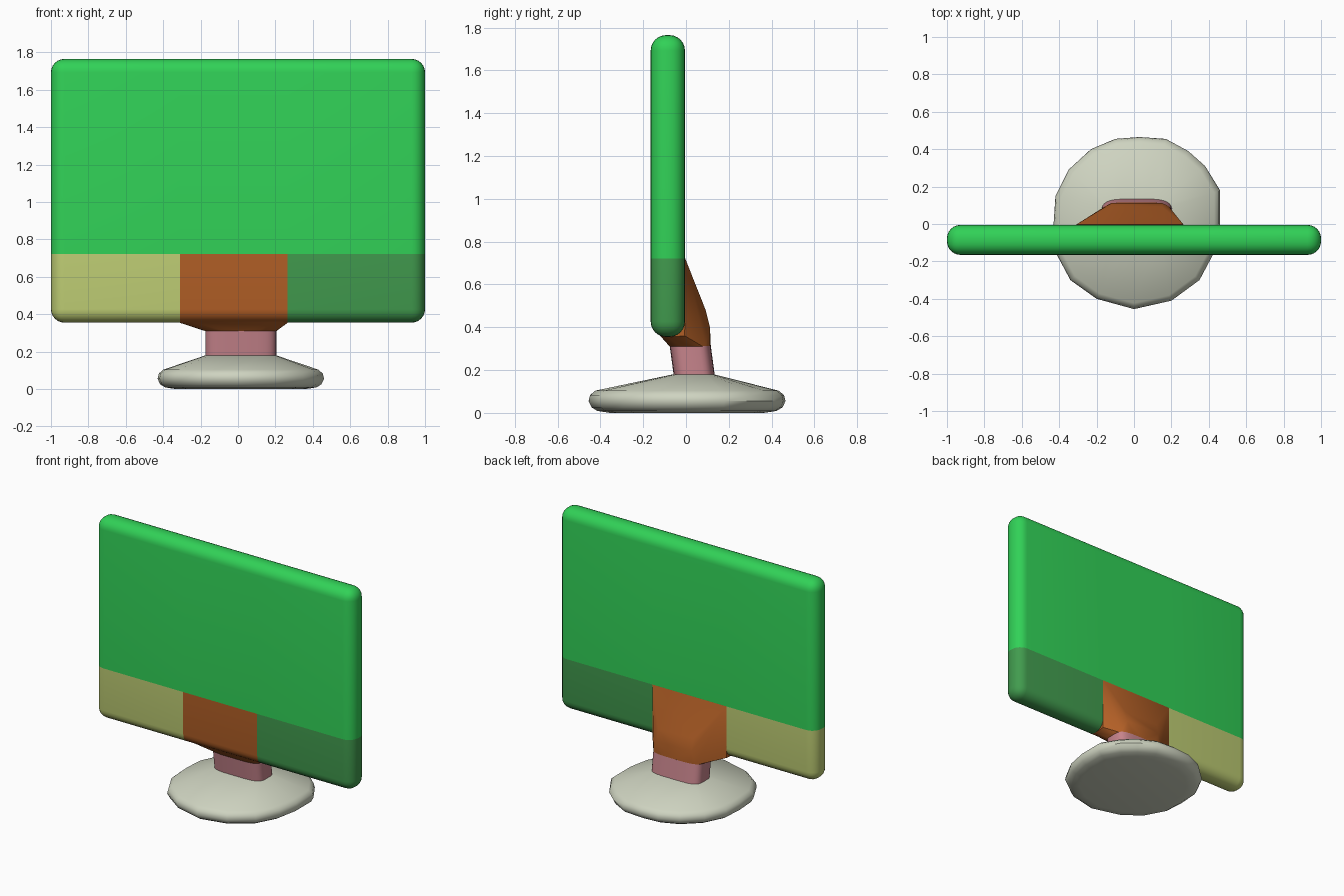
import bpy, bmesh, math
from mathutils import Vector

cube = bpy.data.objects.get("Cube")
if cube:
    bpy.data.objects.remove(cube, do_unlink=True)


def material(name, srgb):
    """Flat material from display colour values, stored as linear."""
    rgba = [((c / 255 + 0.055) / 1.055) ** 2.4 for c in srgb] + [1]
    mat = bpy.data.materials.new(name)
    mat.use_nodes = True
    mat.diffuse_color = rgba
    mat.node_tree.nodes["Principled BSDF"].inputs["Base Color"].default_value = rgba
    return mat


GREEN = material("bright green", (49, 209, 87))
DARK = material("dark green", (65, 155, 78))
OLIVE = material("pale olive", (192, 207, 117))
ORANGE = material("burnt orange", (178, 95, 38))
PINK = material("dusty pink", (199, 132, 140))
GREY = material("warm grey", (206, 211, 192))


def finish(name, bm, mats, angle=40):
    bmesh.ops.recalc_face_normals(bm, faces=bm.faces)
    mesh = bpy.data.meshes.new(name)
    bm.to_mesh(mesh)
    bm.free()
    for mat in mats:
        mesh.materials.append(mat)
    obj = bpy.data.objects.new(name, mesh)
    bpy.context.collection.objects.link(obj)
    bpy.ops.object.select_all(action='DESELECT')
    obj.select_set(True)
    bpy.context.view_layer.objects.active = obj
    bpy.ops.object.shade_smooth_by_angle(angle=math.radians(angle))
    return obj


def loft(rings):
    """Skin a closed solid through rings of equal point count."""
    bm = bmesh.new()
    loops = [[bm.verts.new(p) for p in ring] for ring in rings]
    n = len(loops[0])
    for a, b in zip(loops, loops[1:]):
        for i in range(n):
            j = (i + 1) % n
            bm.faces.new((a[i], a[j], b[j], b[i]))
    bm.faces.new(loops[0])
    bm.faces.new(loops[-1])
    return bm


def rounded(angle, y, z):
    """Point on the neck's rounded rectangular section."""
    c, s = math.cos(angle), math.sin(angle)
    power = lambda v: math.copysign(abs(v) ** 0.5, v)
    return Vector((0.015 + 0.19 * power(c), y + 0.096 * power(s), z))


def neck_ring(y, z, count=32):
    return [rounded(math.tau * i / count, y, z) for i in range(count)]


LEFT, RIGHT, SPLIT = 0.265, -0.31, 0.722

# Screen: rounded slab, cut along the colour borders
bm = bmesh.new()
bmesh.ops.create_cube(bm, size=1)
bmesh.ops.scale(bm, vec=(2, 0.16, 1.41), verts=bm.verts)
bmesh.ops.translate(bm, vec=(0, -0.085, 1.06), verts=bm.verts)
bmesh.ops.bevel(bm, geom=bm.edges[:], offset=0.072, segments=6, profile=0.5,
                affect='EDGES', clamp_overlap=True)
for point, normal in (((0, 0, SPLIT), (0, 0, 1)), ((LEFT, 0, 0), (1, 0, 0)),
                      ((RIGHT, 0, 0), (1, 0, 0))):
    bmesh.ops.bisect_plane(bm, geom=bm.verts[:] + bm.edges[:] + bm.faces[:],
                           plane_co=point, plane_no=normal)
for face in bm.faces:
    centre = face.calc_center_median()
    if centre.z > SPLIT:
        face.material_index = 0
    elif centre.x > LEFT:
        face.material_index = 1
    else:
        face.material_index = 2 if centre.x < RIGHT else 3
finish("screen", bm, [GREEN, DARK, OLIVE, ORANGE])

# Bracket: hull from the back of the screen down to the neck
bm = bmesh.new()
points = neck_ring(0.02, 0.31)
for x in (LEFT, RIGHT):
    for y, z in ((-0.135, 0.376), (-0.085, 0.354), (-0.006, 0.36), (-0.004, SPLIT)):
        points.append(Vector((x, y, z)))
for x in (-0.12, 0.15):
    points += [Vector((x, 0.092, 0.48)), Vector((x, 0.112, 0.40))]
for p in points:
    bm.verts.new(p)
hull = bmesh.ops.convex_hull(bm, input=bm.verts[:])
finish("bracket", bm, [ORANGE], 25)

# Neck: short, slightly leaning column
finish("neck", loft([neck_ring(0.04, 0.165), neck_ring(0.02, 0.312)]), [PINK])

# Base: uneven round foot sloping up to the neck
outline = [(.46, .18), (.38, .31), (.29, .39), (.17, .455), (.03, .465),
           (-.1, .455), (-.23, .4), (-.35, .29), (-.42, .15), (-.43, 0),
           (-.42, -.15), (-.34, -.3), (-.2, -.4), (0, -.455), (.2, -.41),
           (.35, -.3), (.43, -.15), (.46, 0)]
rings = [[(0.015 + (x - 0.015) * s, y * s, z) for x, y in outline]
         for s, z in ((.78, 0), (.91, .009), (.97, .026), (1, .055),
                      (.985, .083), (.93, .104))]
rings.append([rounded(math.atan2(y, x - 0.015), 0.035, 0.18) for x, y in outline])
finish("base", loft(rings), [GREY])
